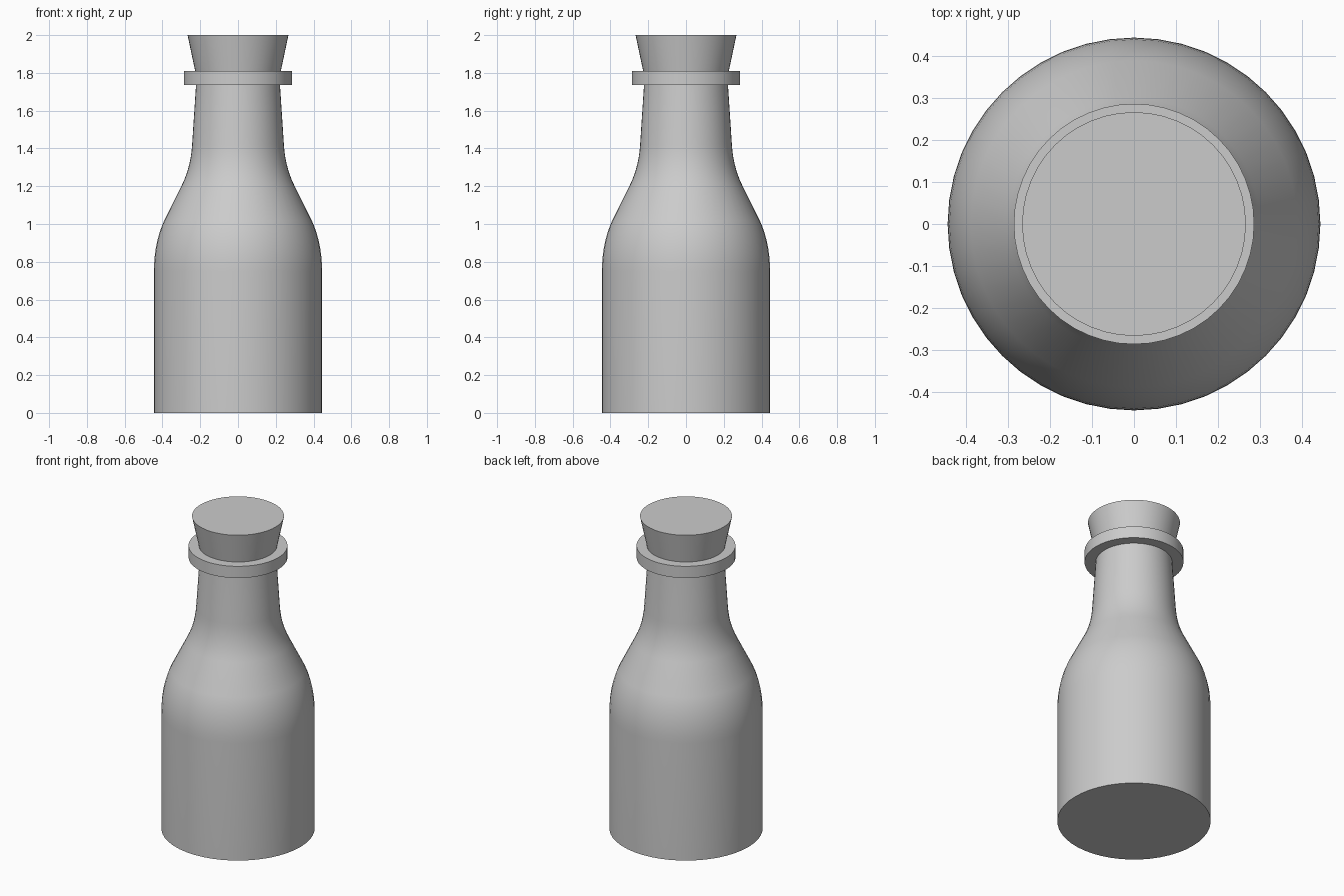
import bpy, bmesh, math
from mathutils import Vector

if "Cube" in bpy.data.objects:
    bpy.data.objects.remove(bpy.data.objects["Cube"])

SIDES = 48


def arc(p0, p1, p2, steps=7):
    """Points along a quadratic curve through p0 and p2, pulled towards p1."""
    a, b, c = Vector(p0), Vector(p1), Vector(p2)
    ts = [i / steps for i in range(steps + 1)]
    return [tuple(a * (1 - t) ** 2 + b * 2 * t * (1 - t) + c * t * t) for t in ts]


def lathe(name, profile, closed=False):
    """Revolve (radius, z) points; cap the ends, or join them into a ring."""
    bm = bmesh.new()
    rings = []
    for r, z in profile:
        rings.append([bm.verts.new((r * math.cos(math.tau * i / SIDES),
                                    r * math.sin(math.tau * i / SIDES), z))
                      for i in range(SIDES)])
    pairs = list(zip(rings, rings[1:]))
    if closed:
        pairs.append((rings[-1], rings[0]))
    else:
        bm.faces.new(rings[0][::-1])
        bm.faces.new(rings[-1])
    for lo, hi in pairs:
        for i in range(SIDES):
            j = (i + 1) % SIDES
            bm.faces.new((lo[i], lo[j], hi[j], hi[i]))
    bmesh.ops.recalc_face_normals(bm, faces=bm.faces)
    mesh = bpy.data.meshes.new(name)
    bm.to_mesh(mesh)
    bm.free()
    obj = bpy.data.objects.new(name, mesh)
    bpy.context.collection.objects.link(obj)
    bpy.ops.object.select_all(action='DESELECT')
    obj.select_set(True)
    bpy.context.view_layer.objects.active = obj
    bpy.ops.object.shade_smooth_by_angle(angle=math.radians(30))
    return obj


# Bottle: straight body, rounded shoulder, tapering neck
shoulder = arc((0.445, 0.75), (0.445, 0.90), (0.39, 1.02))
neck_curve = arc((0.30, 1.20), (0.25, 1.30), (0.243, 1.42))
lathe("bottle_body", [(0.445, 0)] + shoulder + neck_curve + [(0.222, 1.74)])

# Lip: flat collar around the top of the neck
lathe("bottle_lip", [(0.21, 1.735), (0.287, 1.735), (0.287, 1.81), (0.21, 1.81)],
      closed=True)

# Stopper: cork widening towards the top
lathe("cork", [(0.212, 1.74), (0.267, 2.0)])
